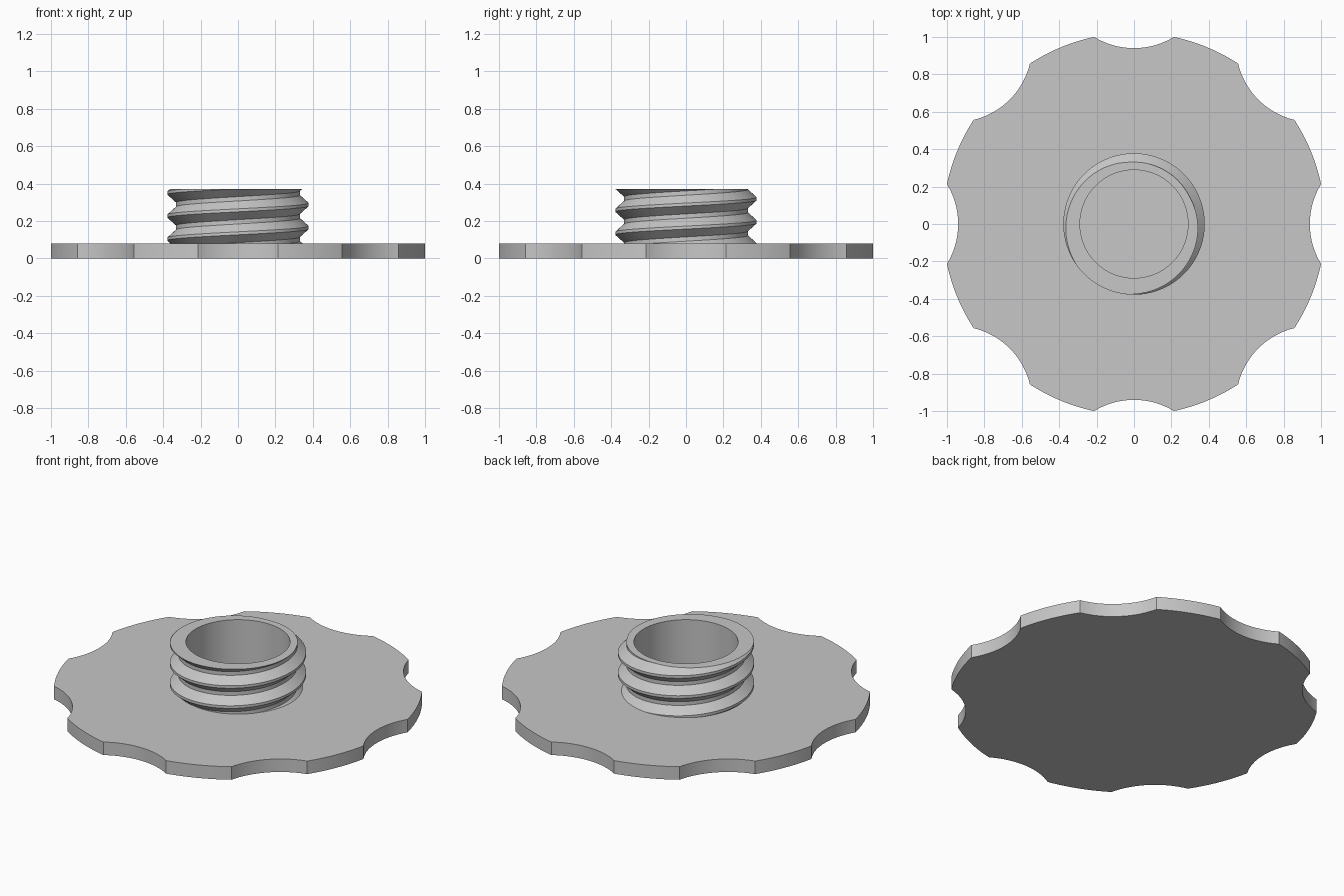
import bpy
import bmesh
from math import sin, cos, pi, tau, atan2, asin, radians

cube = bpy.data.objects.get("Cube")
if cube:
    bpy.data.objects.remove(cube, do_unlink=True)

grey = bpy.data.materials.new("light grey")
grey.use_nodes = True
colour = (0.57, 0.57, 0.57, 1)
grey.diffuse_color = colour
grey.node_tree.nodes["Principled BSDF"].inputs["Base Color"].default_value = colour

PLATE_TOP = 0.08
HUB_TOP = 0.37


def finish(bm, name):
    """Turn a bmesh into a grey object with sharp edges kept."""
    bmesh.ops.recalc_face_normals(bm, faces=bm.faces)
    mesh = bpy.data.meshes.new(name)
    bm.to_mesh(mesh)
    bm.free()
    mesh.materials.append(grey)
    obj = bpy.data.objects.new(name, mesh)
    bpy.context.collection.objects.link(obj)
    bpy.ops.object.select_all(action="DESELECT")
    obj.select_set(True)
    bpy.context.view_layer.objects.active = obj
    bpy.ops.object.shade_smooth_by_angle(angle=radians(25))
    return obj


# Scalloped plate: eight rim arcs alternating with eight finger notches
NOTCHES = 8
half_chord, chord_y, notch_floor = 0.213, 1.0, 0.94
sagitta = chord_y - notch_floor
notch_r = (half_chord ** 2 + sagitta ** 2) / (2 * sagitta)
rim_r = (half_chord ** 2 + chord_y ** 2) ** 0.5
half_notch = atan2(half_chord, chord_y)
sweep = asin(half_chord / notch_r)
steps = 16

outline = []
for k in range(NOTCHES):
    mid = k * tau / NOTCHES
    centre = notch_floor + notch_r
    for i in range(steps):
        a = sweep * (2 * i / steps - 1)
        x, y = centre - notch_r * cos(a), notch_r * sin(a)
        outline.append((x * cos(mid) - y * sin(mid), x * sin(mid) + y * cos(mid)))
    land = tau / NOTCHES - 2 * half_notch
    for i in range(steps):
        a = mid + half_notch + land * i / steps
        outline.append((rim_r * cos(a), rim_r * sin(a)))

bm = bmesh.new()
base = bm.faces.new([bm.verts.new((x, y, 0)) for x, y in outline])
top = bmesh.ops.extrude_face_region(bm, geom=[base], use_keep_orig=True)
bmesh.ops.translate(bm, vec=(0, 0, PLATE_TOP),
                    verts=[g for g in top["geom"] if isinstance(g, bmesh.types.BMVert)])
finish(bm, "scalloped_plate")

# Hollow hub with a right-handed thread, cut flat at the top
SEGMENTS = 128
PITCH = 0.123
BORE_R, ROOT_R, CREST_R = 0.289, 0.331, 0.378
CREST_HALF, ROOT_START = 0.008, 0.05
CREST_Z = 0.165          # height of one crest on the +x side
HUB_BOTTOM = PLATE_TOP - 0.02


def thread_radius(z, crest):
    """Radius of the thread at height z, given the height of any crest."""
    d = abs((z - crest + PITCH / 2) % PITCH - PITCH / 2)
    t = min(max((d - CREST_HALF) / (ROOT_START - CREST_HALF), 0), 1)
    return CREST_R + (ROOT_R - CREST_R) * t


def hub_section(turn):
    """Section (radius, height) of the hub wall at a fraction of a turn."""
    crest = CREST_Z + PITCH * turn
    points = []
    for n in range(-4, 5):
        for offset in (-ROOT_START, -CREST_HALF, CREST_HALF, ROOT_START):
            z = crest + n * PITCH + offset
            z = min(max(z, HUB_BOTTOM), HUB_TOP)
            points.append((thread_radius(z, crest), z))
    return points + [(BORE_R, HUB_TOP), (BORE_R, HUB_BOTTOM)]


bm = bmesh.new()
columns = []
for s in range(SEGMENTS + 1):
    a = tau * s / SEGMENTS
    columns.append([bm.verts.new((r * cos(a), r * sin(a), z))
                    for r, z in hub_section(s / SEGMENTS)])
for left, right in zip(columns, columns[1:]):
    for j in range(len(left) - 1):
        bm.faces.new((left[j], right[j], right[j + 1], left[j + 1]))
bmesh.ops.remove_doubles(bm, verts=bm.verts, dist=0.0002)
finish(bm, "threaded_hub")
